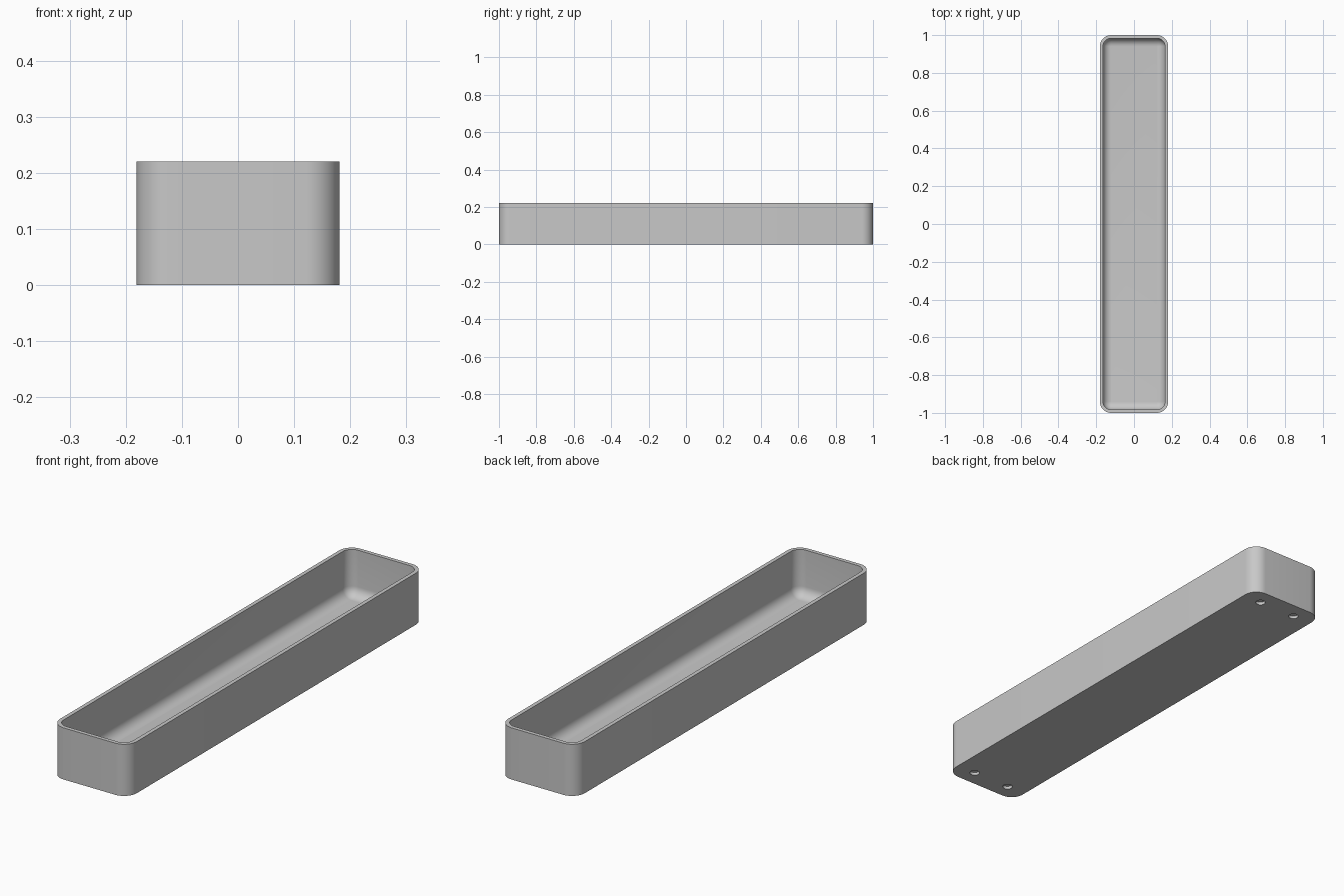
import bpy
import bmesh
from math import sin, cos, pi
from mathutils import Matrix

cube = bpy.data.objects.get("Cube")
if cube:
    bpy.data.objects.remove(cube, do_unlink=True)

HALF_X, HALF_Y, HEIGHT = 0.181, 1.0, 0.22
CORNER, WALL, FLOOR, FILLET = 0.06, 0.017, 0.022, 0.042
ARC = 12          # segments per rounded corner

grey = bpy.data.materials.new("light_grey")
grey.use_nodes = True
colour = (0.58, 0.58, 0.58, 1)
grey.diffuse_color = colour
grey.node_tree.nodes["Principled BSDF"].inputs["Base Color"].default_value = colour


def ring(bm, inset, z):
    """Rounded rectangle of vertices, inset from the outer wall."""
    r = max(CORNER - inset, 0.001)
    verts = []
    for quarter, (sx, sy) in enumerate([(1, 1), (-1, 1), (-1, -1), (1, -1)]):
        cx = sx * (HALF_X - inset - r)
        cy = sy * (HALF_Y - inset - r)
        for i in range(ARC + 1):
            a = (quarter + i / ARC) * pi / 2
            verts.append(bm.verts.new((cx + r * cos(a), cy + r * sin(a), z)))
    return verts


def make_object(name, bm):
    bmesh.ops.recalc_face_normals(bm, faces=bm.faces)
    mesh = bpy.data.meshes.new(name)
    bm.to_mesh(mesh)
    bm.free()
    obj = bpy.data.objects.new(name, mesh)
    mesh.materials.append(grey)
    bpy.context.collection.objects.link(obj)
    return obj


# Tray: outer wall, flat rim, inner wall, rounded inner bottom edge, floor
profile = [(0, 0), (0, HEIGHT), (WALL, HEIGHT)]
for i in range(9):
    a = i / 8 * pi / 2
    profile.append((WALL + FILLET * (1 - cos(a)), FLOOR + FILLET * (1 - sin(a))))

bm = bmesh.new()
rings = [ring(bm, inset, z) for inset, z in profile]
for low, high in zip(rings, rings[1:]):
    for i in range(len(low)):
        j = (i + 1) % len(low)
        bm.faces.new((low[i], low[j], high[j], high[i]))
bm.faces.new(rings[0])
bm.faces.new(rings[-1])
tray = make_object("tray", bm)

# Shallow round recesses in the underside, one near each corner
bm = bmesh.new()
for sx in (-1, 1):
    for sy in (-1, 1):
        bmesh.ops.create_cone(bm, cap_ends=True, segments=32, radius1=0.02,
                              radius2=0.02, depth=0.026,
                              matrix=Matrix.Translation((sx * 0.09, sy * 0.93, 0)))
cutter = make_object("recess_cutter", bm)
cutter.hide_render = True

cut = tray.modifiers.new("recesses", "BOOLEAN")
cut.operation = "DIFFERENCE"
cut.solver = "EXACT"
cut.object = cutter

bpy.ops.object.select_all(action="DESELECT")
tray.select_set(True)
bpy.context.view_layer.objects.active = tray
bpy.ops.object.modifier_apply(modifier=cut.name)
bpy.data.objects.remove(cutter, do_unlink=True)
bpy.ops.object.shade_smooth_by_angle(angle=pi / 6)
